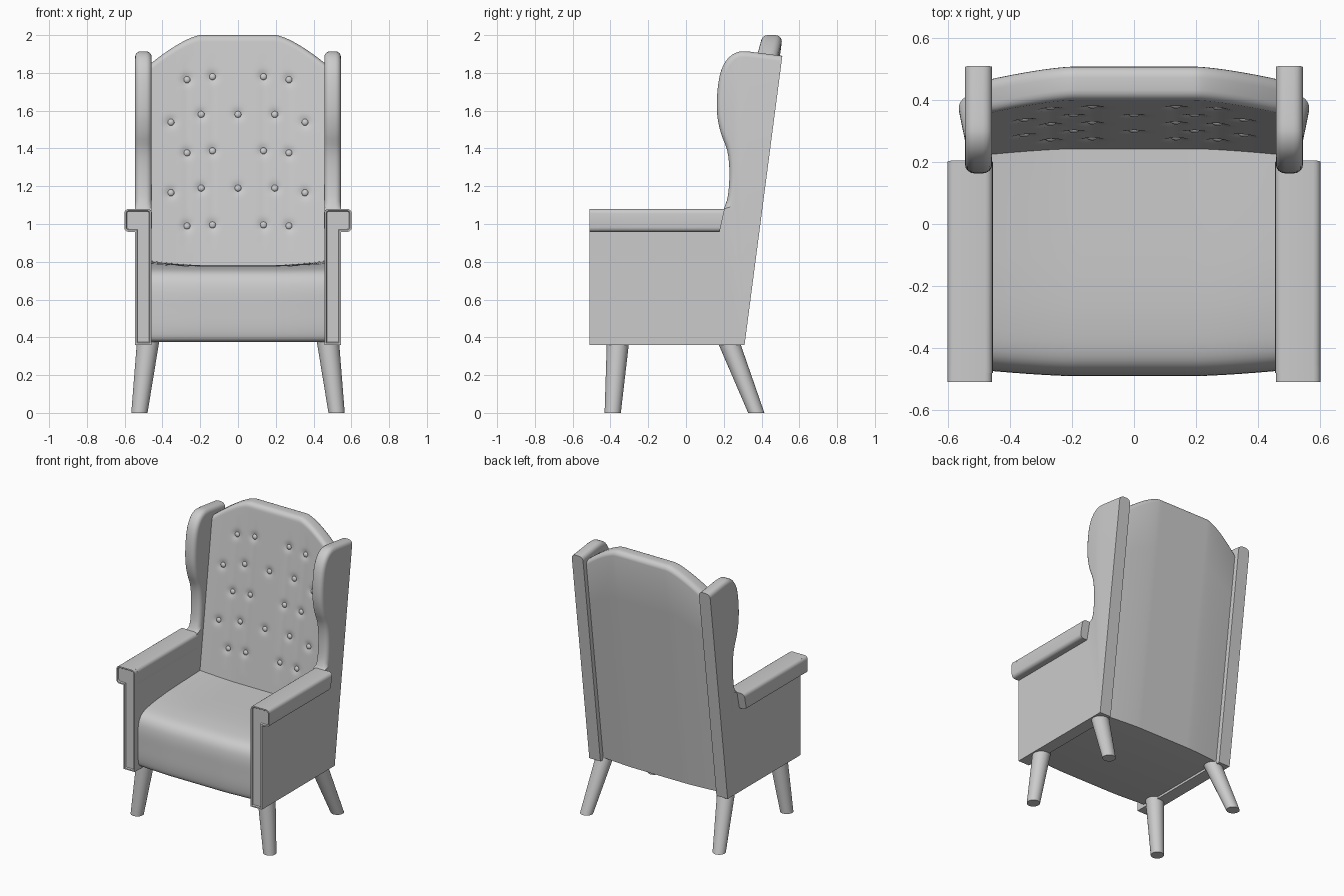
import bpy, bmesh, math
from mathutils import Vector, Matrix

if "Cube" in bpy.data.objects:
    bpy.data.objects.remove(bpy.data.objects["Cube"])


def finish(name, bm, mirror=False, angle=35):
    bmesh.ops.recalc_face_normals(bm, faces=bm.faces)
    me = bpy.data.meshes.new(name)
    bm.to_mesh(me)
    bm.free()
    ob = bpy.data.objects.new(name, me)
    bpy.context.collection.objects.link(ob)
    bpy.ops.object.select_all(action='DESELECT')
    ob.select_set(True)
    bpy.context.view_layer.objects.active = ob
    bpy.ops.object.shade_smooth_by_angle(angle=math.radians(angle))
    if mirror:
        m = ob.modifiers.new("mirror", 'MIRROR')
        m.use_mirror_merge = False
    return ob


def prism(points, vec):
    """Extrude a closed 3D outline along vec."""
    bm = bmesh.new()
    f = bm.faces.new([bm.verts.new(p) for p in points])
    r = bmesh.ops.extrude_face_region(bm, geom=[f], use_keep_orig=True)
    bmesh.ops.translate(bm, vec=vec, verts=[v for v in r['geom'] if isinstance(v, bmesh.types.BMVert)])
    bmesh.ops.recalc_face_normals(bm, faces=bm.faces)
    return bm


def bevel(bm, edges, offset, seg):
    bmesh.ops.bevel(bm, geom=edges, offset=offset, segments=seg, profile=0.5,
                    affect='EDGES', clamp_overlap=False)


def spline(pts, n):
    """Catmull-Rom through the points."""
    p = [Vector(q) for q in pts]
    p = [2 * p[0] - p[1]] + p + [2 * p[-1] - p[-2]]
    out = []
    for i in range(1, len(p) - 2):
        a, b, c, d = p[i - 1:i + 3]
        for k in range(n):
            t = k / n
            out.append(0.5 * (2 * b + (c - a) * t + (2 * a - 5 * b + 4 * c - d) * t * t
                              + (3 * b - a - 3 * c + d) * t ** 3))
    return out + [p[-2]]


def loft(rings):
    """Closed rings joined in order, with end caps."""
    bm = bmesh.new()
    vs = [[bm.verts.new(p) for p in r] for r in rings]
    n = len(vs[0])
    for a, b in zip(vs, vs[1:]):
        for j in range(n):
            bm.faces.new((a[j], a[(j + 1) % n], b[(j + 1) % n], b[j]))
    bm.faces.new(vs[0])
    bm.faces.new(vs[-1])
    return bm


def side_bend(x):
    return max(0, (abs(x) - 0.2) / 0.255) ** 1.4


# Side panels with wings
wing = spline([(0.2, 1.08), (0.222, 1.15), (0.23, 1.28), (0.218, 1.39), (0.185, 1.48),
               (0.165, 1.58), (0.166, 1.70), (0.185, 1.81), (0.225, 1.88), (0.28, 1.912),
               (0.34, 1.912)], 3)
outline = [(-0.5, 0.36), (-0.5, 1.03), (0.15, 1.03)] + [tuple(p) for p in wing] + [(0.51, 1.89), (0.31, 0.36)]
bm = prism([(0.457, y, z) for y, z in outline], (0.088, 0, 0))
soft = [e for e in bm.edges if abs(e.verts[0].co.x - e.verts[1].co.x) < 1e-4
        and min(v.co.z for v in e.verts) > 1.07]
bevel(bm, soft, 0.03, 4)
finish("side_wing_panel", bm, True)

# Arm pads
pad = [(0.455, 0.958), (0.602, 0.958), (0.602, 1.08), (0.455, 1.08)]
bm = prism([(x, -0.48, z) for x, z in pad], (0, 0.685, 0))
for v in bm.verts:
    if v.co.y > 0 and v.co.z < 1:
        v.co.y = 0.178
bevel(bm, [e for e in bm.edges if abs(e.verts[0].co.y - e.verts[1].co.y) > 0.3], 0.025, 4)
finish("arm_pad", bm, True)

# L-shaped front trim of each arm, with a recessed face inside the piping
ell = [(0.457, 0.36), (0.545, 0.36), (0.545, 0.958), (0.602, 0.958), (0.602, 1.08), (0.457, 1.08)]
bm = prism([(x, -0.51, z) for x, z in ell], (0, 0.05, 0))
bevel(bm, [e for e in bm.edges if abs(e.verts[0].co.y - e.verts[1].co.y) > 0.04
           and e.verts[0].co.z > 0.9 and e.verts[0].co.x != ell[2][0]
           and not abs(e.verts[0].co.x - 0.545) < 1e-3], 0.024, 4)
front = [f for f in bm.faces if f.normal.y < -0.9]
for thick, depth in ((0.009, 0.0), (0.005, -0.008)):
    bmesh.ops.inset_region(bm, faces=front, thickness=thick, depth=depth, use_even_offset=True)
finish("arm_front_trim", bm, True)

# Seat cushion, rounded at the front and slightly dished
prof = spline([(-0.44, 0.376), (-0.475, 0.39), (-0.488, 0.45), (-0.49, 0.55), (-0.488, 0.65),
               (-0.47, 0.715), (-0.425, 0.752), (-0.33, 0.77), (-0.2, 0.779), (0.0, 0.782),
               (0.28, 0.782)], 4)
rings = []
for i in range(33):
    x = -0.46 + 0.92 * i / 32
    b = side_bend(x)
    ring = [(x, y + 0.016 * b * (y < -0.2), z + 0.022 * b * max(0, (z - 0.6) / 0.18) * (y + 0.49) / 0.75)
            for y, z in prof]
    rings.append(ring + [(x, 0.28, 0.376)])
finish("seat", loft(rings), angle=40)

# Button positions (x, z) on the backrest
buttons = []
for z, xs in ((1.78, (0.135, 0.27)), (1.58, (0, 0.195, 0.355)), (1.387, (0.135, 0.27)),
              (1.19, (0, 0.195, 0.355)), (0.995, (0.135, 0.27))):
    for x in xs:
        for s in ((1, -1) if x else (1,)):
            buttons.append((s * x, z - 0.085 * side_bend(x) * (z - 0.6) / 1.0))


def back_y(x, z):
    return 0.297 + 0.131 * (z - 0.36) - 0.02 * side_bend(x)


def front_y(x, z):
    y = back_y(x, z) - 0.11
    for bx, bz in buttons:
        d2 = (x - bx) ** 2 + (z - bz) ** 2
        if d2 < 0.02:
            y += 0.013 * math.exp(-d2 / 0.026 ** 2)
    # faint vertical folds
    if 0.85 < z < 1.9:
        fade = min(1, (z - 0.85) / 0.1, (1.9 - z) / 0.1)
        y += fade * 0.002 * sum(math.exp(-((abs(x) - c) / 0.02) ** 2) for c in (0.135, 0.27))
    return y


# Tufted backrest with arched top
rings = []
R = 0.035
for i in range(77):
    x = -0.458 + 0.916 * i / 76
    zt = 2.0 - 0.145 * side_bend(x) - R
    zs = [0.376 + (zt - 0.376) * k / 125 for k in range(126)]
    ring = [(x, front_y(x, z), z) for z in zs]
    for k in range(1, 6):
        a = math.pi / 2 * k / 5
        ring.append((x, front_y(x, zt) + R - R * math.cos(a), zt + R * math.sin(a)))
    for k in range(5):
        a = math.pi / 2 * k / 5
        ring.append((x, back_y(x, zt) - R + R * math.sin(a), zt + R * math.cos(a)))
    ring += [(x, back_y(x, z), z) for z in zs[::-25]]
    rings.append(ring)
finish("backrest", loft(rings), angle=40)

# Backrest buttons
bm = bmesh.new()
for x, z in buttons:
    m = (Matrix.Translation((x, front_y(x, z) - 0.004, z)) @ Matrix.Rotation(math.radians(82.5), 4, 'X')
         @ Matrix.Diagonal((1, 1, 0.65, 1)))
    bmesh.ops.create_uvsphere(bm, u_segments=16, v_segments=8, radius=0.018, matrix=m)
finish("backrest_buttons", bm)


# Splayed tapered legs
def leg(name, top, bottom):
    def circle(c, r):
        return [(c[0] + r * math.cos(math.tau * k / 32), c[1] + r * math.sin(math.tau * k / 32), c[2])
                for k in range(32)]
    finish(name, loft([circle(bottom, 0.043), circle(top, 0.059)]), True)


leg("front_leg", (0.476, -0.36, 0.378), (0.522, -0.388, 0))
leg("back_leg", (0.476, 0.225, 0.378), (0.522, 0.372, 0))
